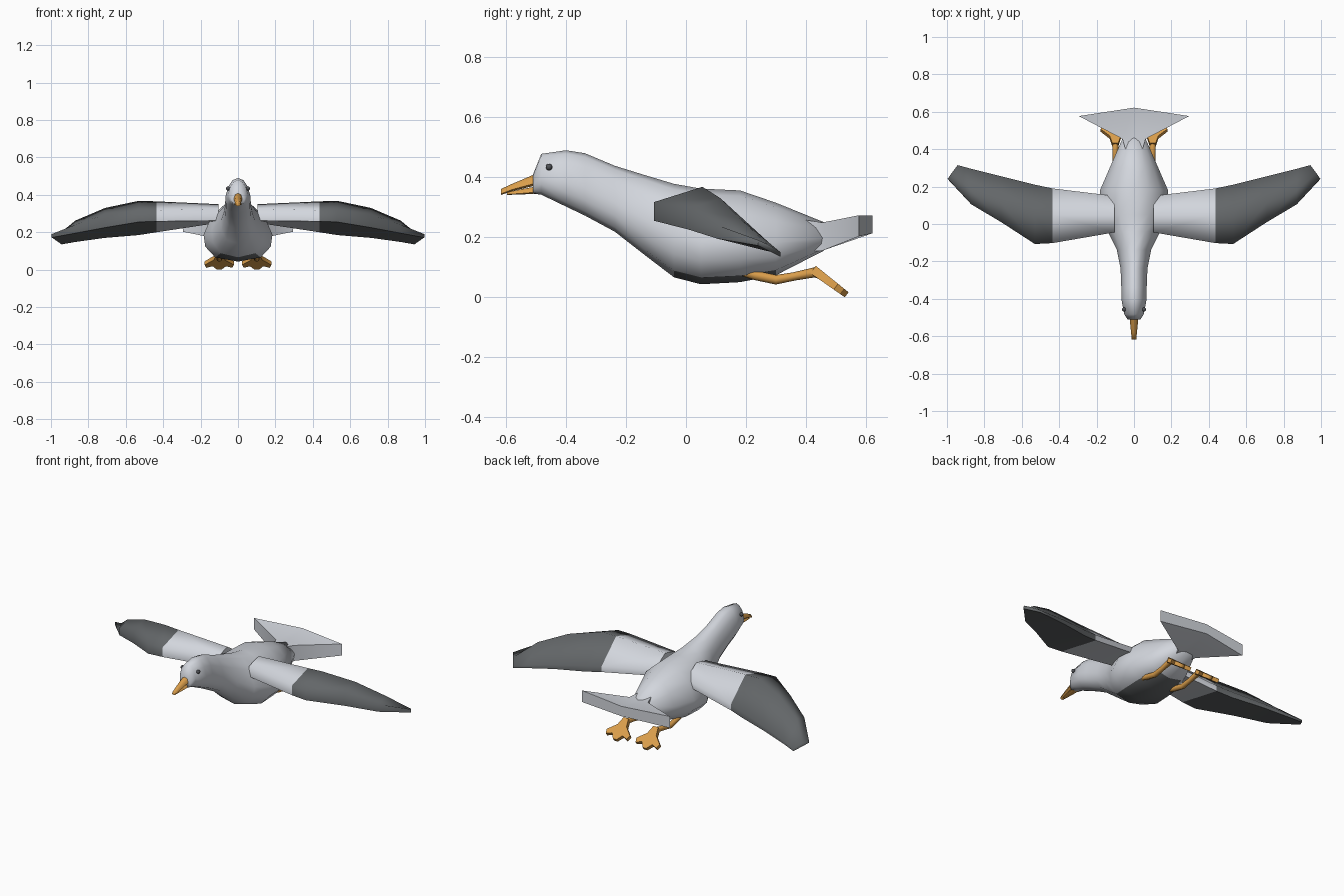
import bpy, bmesh, math
from mathutils import Vector

if "Cube" in bpy.data.objects:
    bpy.data.objects.remove(bpy.data.objects["Cube"])


def material(name, rgb):
    m = bpy.data.materials.new(name)
    m.diffuse_color = (*rgb, 1)
    m.use_nodes = True
    m.node_tree.nodes["Principled BSDF"].inputs["Base Color"].default_value = m.diffuse_color
    return m


PALE = material("pale grey feathers", (0.65, 0.675, 0.725))
DARK = material("dark wing feathers", (0.125, 0.134, 0.14))
ORANGE = material("orange beak and feet", (0.70, 0.34, 0.07))
BLACK = material("dark eye", (0.08, 0.085, 0.095))


def finish(name, bm, mats, angle=40):
    bmesh.ops.recalc_face_normals(bm, faces=bm.faces)
    me = bpy.data.meshes.new(name)
    bm.to_mesh(me)
    bm.free()
    for m in mats:
        me.materials.append(m)
    ob = bpy.data.objects.new(name, me)
    bpy.context.collection.objects.link(ob)
    bpy.ops.object.select_all(action='DESELECT')
    ob.select_set(True)
    bpy.context.view_layer.objects.active = ob
    bpy.ops.object.shade_smooth_by_angle(angle=math.radians(angle))
    return ob


def loft(name, rings, mats, rule=None, angle=40):
    """Skin a list of equal-sized rings and cap both ends."""
    bm = bmesh.new()
    vs = [[bm.verts.new(p) for p in r] for r in rings]
    n = len(rings[0])
    for a, b in zip(vs, vs[1:]):
        for i in range(n):
            bm.faces.new((a[i], a[(i + 1) % n], b[(i + 1) % n], b[i]))
    bm.faces.new(vs[0])
    bm.faces.new(vs[-1][::-1])
    if rule:
        for f in bm.faces:
            f.material_index = rule(f.calc_center_median())
    return finish(name, bm, mats, angle)


def section(y, w, top, bot, half):
    """Symmetric cross-section in the xz plane from a unit half profile."""
    pts = half + [(-u, v) for u, v in half[::-1] if u > 0]
    c, h = (top + bot) / 2, (top - bot) / 2
    return [(u * w, y, c + v * h) for u, v in pts]


# Body, neck and head: y, half width, top, bottom; dark patch under the belly
ROUND = [(0, 1), (0.42, 0.88), (0.78, 0.5), (1, -0.1), (0.95, -0.5), (0.66, -0.86), (0, -1)]
body = [(-0.51, 0.034, 0.41, 0.345), (-0.483, 0.052, 0.478, 0.342), (-0.40, 0.068, 0.49, 0.302),
        (-0.337, 0.068, 0.48, 0.272), (-0.237, 0.072, 0.438, 0.218), (-0.137, 0.092, 0.407, 0.14),
        (-0.04, 0.14, 0.378, 0.066), (0.05, 0.184, 0.362, 0.043), (0.18, 0.182, 0.356, 0.050),
        (0.30, 0.13, 0.315, 0.073), (0.46, 0.06, 0.25, 0.155)]
loft("body", [section(*s, ROUND) for s in body], [PALE, DARK],
     lambda c: int(c.z < 0.085 and -0.04 < c.y < 0.30), angle=85)


# Fan tail, rooted in the rump
def tail_ring(w, y_mid, y_side, top, bot):
    return [(-w, y_side, top), (0, y_mid, top), (w, y_side, top),
            (w, y_side, bot), (0, y_mid, bot + 0.01), (-w, y_side, bot)]


loft("tail", [tail_ring(0.04, 0.38, 0.38, 0.26, 0.15), tail_ring(0.062, 0.46, 0.455, 0.249, 0.155),
              tail_ring(0.295, 0.622, 0.577, 0.273, 0.203)], [PALE], angle=55)

# Beak, upper and lower halves
BEAK = [(0, 1), (0.7, 0.6), (1, -0.6), (0.6, -1)]
loft("upper_beak", [section(*s, BEAK) for s in
     [(-0.495, 0.024, 0.414, 0.374), (-0.58, 0.016, 0.378, 0.354), (-0.617, 0.012, 0.361, 0.341)]],
     [ORANGE], angle=70)
loft("lower_beak", [section(*s, BEAK) for s in
     [(-0.495, 0.02, 0.37, 0.346), (-0.54, 0.016, 0.362, 0.343), (-0.598, 0.009, 0.35, 0.341)]],
     [ORANGE], angle=70)

# Wing sections: x, leading (y, top, bottom), ridge (y, z), trailing (y, top, bottom)
wing = [(0.105, -0.045, 0.325, 0.262, 0.05, 0.35, 0.15, 0.285, 0.25),
        (0.435, -0.102, 0.317, 0.258, 0.05, 0.365, 0.19, 0.235, 0.20),
        (0.53, -0.107, 0.317, 0.255, 0.055, 0.368, 0.21, 0.22, 0.185),
        (0.71, 0.01, 0.295, 0.225, 0.115, 0.33, 0.255, 0.195, 0.17),
        (0.87, 0.105, 0.24, 0.195, 0.18, 0.262, 0.295, 0.165, 0.148)]


def wing_rings(s):
    out = [[(s * x, ly, lb), (s * x, ly, lt), (s * x, ry, rz), (s * x, ty, tt), (s * x, ty, tb)]
           for x, ly, lt, lb, ry, rz, ty, tt, tb in wing]
    out.append([(s * 0.996, 0.24, 0.172), (s * 0.996, 0.242, 0.19), (s * 0.975, 0.272, 0.176),
                (s * 0.943, 0.315, 0.15), (s * 0.943, 0.315, 0.135)])
    return out


def tube(name, path, radii, n=8):
    """Straight-jointed limb through a path lying in a yz plane."""
    rings = []
    for i, p in enumerate(path):
        d = (Vector(path[min(i + 1, len(path) - 1)]) - Vector(path[max(i - 1, 0)])).normalized()
        side = Vector((1, 0, 0))
        up = side.cross(d)
        rings.append([Vector(p) + radii[i] * (math.cos(a) * side + math.sin(a) * up)
                      for a in (2 * math.pi * k / n for k in range(n))])
    return loft(name, rings, [ORANGE], angle=60)


# Webbed foot outline: sideways, along
FOOT = [(-0.016, -0.01), (-0.03, 0.04), (-0.078, 0.085), (-0.07, 0.112), (-0.035, 0.098), (-0.012, 0.13),
        (0.012, 0.13), (0.035, 0.098), (0.07, 0.112), (0.078, 0.085), (0.03, 0.04), (0.016, -0.01)]

for side, s in (("left", 1), ("right", -1)):
    loft(side + "_wing", wing_rings(s), [PALE, DARK], lambda c: int(abs(c.x) > 0.435), angle=75)

    # Eye
    bm = bmesh.new()
    bmesh.ops.create_uvsphere(bm, u_segments=12, v_segments=8, radius=0.011)
    bmesh.ops.translate(bm, verts=bm.verts, vec=(s * 0.053, -0.457, 0.434))
    finish(side + "_eye", bm, [BLACK], 60)

    # Trailing leg
    x = s * 0.1
    tube(side + "_leg", [(x, 0.18, 0.085), (x, 0.23, 0.073), (x, 0.30, 0.058), (x, 0.36, 0.069),
                         (x, 0.43, 0.083), (x, 0.46, 0.066)], [0.012, 0.016, 0.016, 0.014, 0.017, 0.012])

    # Foot, slanting down and back, thinner towards the toes
    along, normal, ankle = Vector((0, 0.8, -0.6)), Vector((0, 0.6, 0.8)), Vector((x, 0.432, 0.086))
    loft(side + "_foot", [[ankle + Vector((u, 0, 0)) + along * v + normal * k * (0.015 - 0.035 * v)
                           for u, v in FOOT] for k in (-1, 1)], [ORANGE], angle=60)
